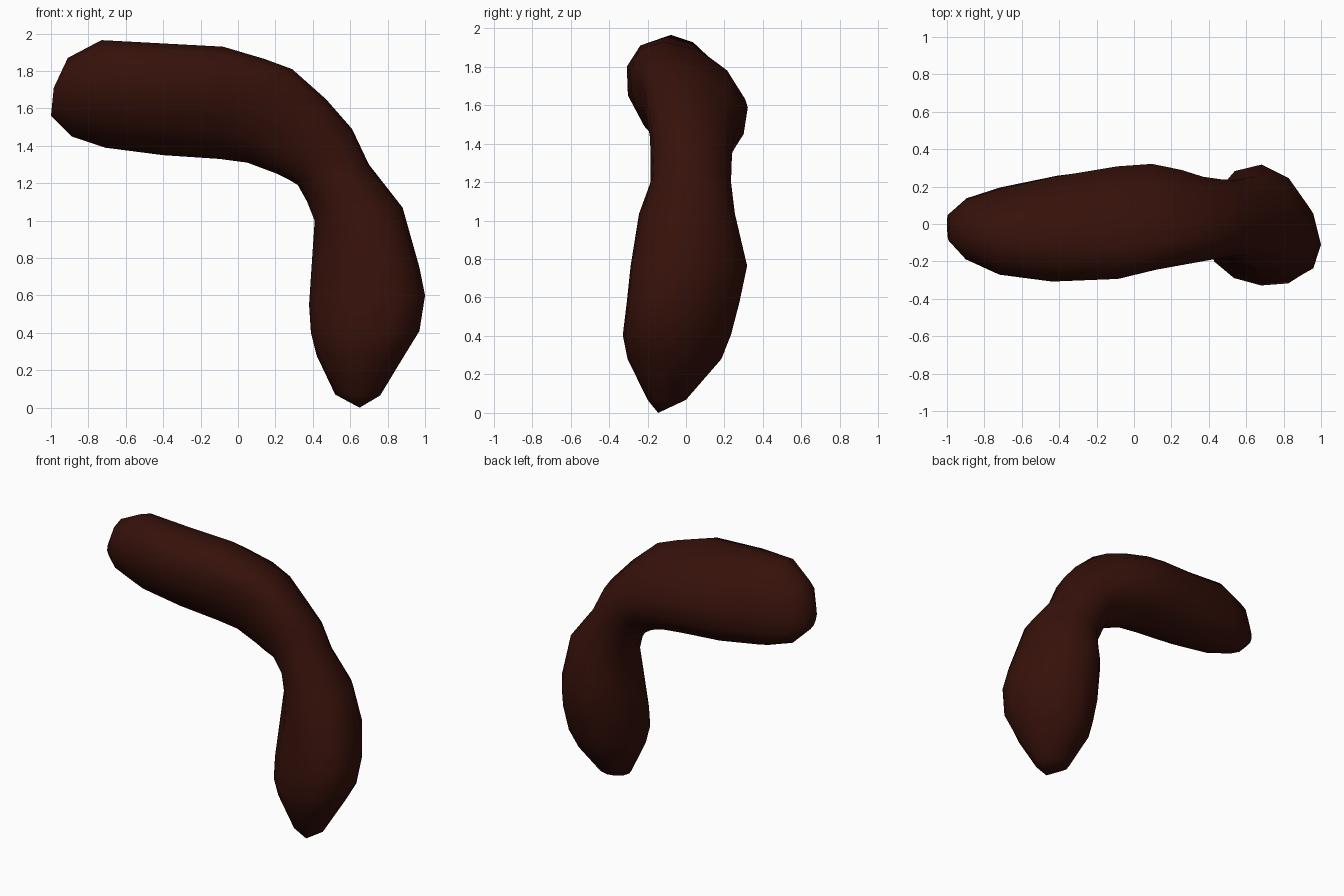
import bpy, bmesh, math
from mathutils import Vector

SIDES = 12

# Cross-sections along the bend: outer x, z, inner x, z, front y, back y, skew, ridge shift
SECTIONS = [
    (-0.985, 1.71, -1.00, 1.56, -0.09, 0.05, 0.28, 0.0),
    (-0.91, 1.87, -0.89, 1.45, -0.195, 0.135, 0.28, 0.03),
    (-0.73, 1.965, -0.71, 1.39, -0.28, 0.195, 0.28, 0.03),
    (-0.45, 1.95, -0.40, 1.35, -0.315, 0.265, 0.30, 0.0),
    (-0.08, 1.93, -0.10, 1.33, -0.29, 0.32, 0.28, -0.05),
    (0.14, 1.865, 0.05, 1.31, -0.235, 0.33, 0.25, -0.08),
    (0.29, 1.81, 0.21, 1.25, -0.21, 0.295, 0.20, -0.08),
    (0.47, 1.65, 0.27, 1.22, -0.19, 0.255, 0.15, -0.06),
    (0.61, 1.49, 0.32, 1.19, -0.185, 0.24, 0.10, -0.02),
    (0.70, 1.30, 0.37, 1.10, -0.185, 0.235, 0.10, 0.0),
    (0.88, 1.07, 0.41, 1.00, -0.245, 0.255, 0.08, 0.0),
    (0.97, 0.75, 0.395, 0.78, -0.29, 0.32, 0.12, -0.05),
    (1.00, 0.60, 0.38, 0.55, -0.31, 0.28, 0.12, -0.06),
    (0.97, 0.41, 0.39, 0.40, -0.33, 0.235, 0.10, -0.05),
    (0.89, 0.28, 0.42, 0.28, -0.305, 0.185, 0.10, -0.03),
    (0.76, 0.065, 0.52, 0.07, -0.20, 0.00, 0.10, 0.0),
]
TIP = (0.65, -0.145, 0.0)

bm = bmesh.new()


def ring(ox, oz, ix, iz, y0, y1, skew, shift):
    centre = Vector(((ox + ix) / 2, (y0 + y1) / 2, (oz + iz) / 2))
    out = Vector(((ox - ix) / 2, 0, (oz - iz) / 2))
    half = (y1 - y0) / 2
    verts = []
    for i in range(SIDES):
        a = 2 * math.pi * i / SIDES
        y = half * math.sin(a - skew) + shift * math.cos(a) ** 2
        verts.append(bm.verts.new(centre + out * math.cos(a) + Vector((0, y, 0))))
    return verts


# Skin the rings, flat cap at the upper end and point at the lower end
rings = [ring(*s) for s in SECTIONS]
for a, b in zip(rings, rings[1:]):
    for i in range(SIDES):
        j = (i + 1) % SIDES
        bm.faces.new((a[i], a[j], b[j], b[i]))
bm.faces.new(rings[0])
tip = bm.verts.new(TIP)
for i in range(SIDES):
    bm.faces.new((rings[-1][i], rings[-1][(i + 1) % SIDES], tip))
bmesh.ops.recalc_face_normals(bm, faces=bm.faces)
for f in bm.faces:
    f.smooth = True

mesh = bpy.data.meshes.new("bent_sausage")
bm.to_mesh(mesh)
bm.free()
obj = bpy.data.objects.new("bent_sausage", mesh)
bpy.context.collection.objects.link(obj)

# Dark brown skin
mat = bpy.data.materials.new("dark_brown")
mat.diffuse_color = (0.037, 0.0055, 0.003, 1)
mesh.materials.append(mat)
